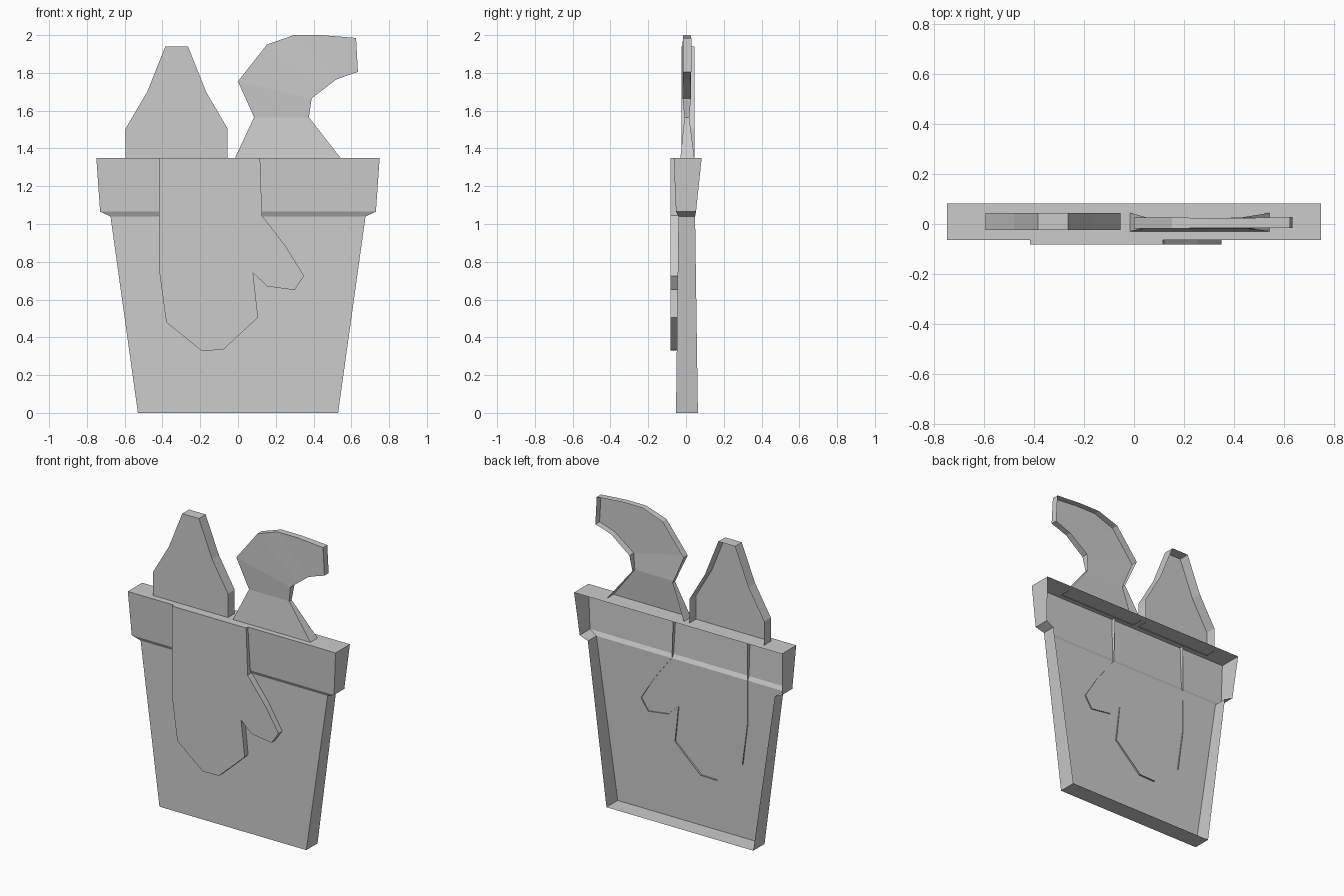
import bpy, bmesh

if "Cube" in bpy.data.objects:
    bpy.data.objects.remove(bpy.data.objects["Cube"])


def shell(name, outline, strip=True, open_bottom=False):
    """Open-backed shell: front skin plus side walls.
    outline: loop of (x, z, y_front, y_back), running up one side and down the other."""
    bm = bmesh.new()
    front = [bm.verts.new((x, yf, z)) for x, z, yf, yb in outline]
    back = [bm.verts.new((x, yb, z)) for x, z, yf, yb in outline]
    n = len(outline)
    if strip:
        for i in range(n // 2 - 1):
            j = n - 1 - i
            bm.faces.new((front[i], front[j], front[j - 1], front[i + 1]))
    else:
        bm.faces.new(front[::-1])
    for i in range(n - 1 if open_bottom else n):
        k = (i + 1) % n
        bm.faces.new((front[i], front[k], back[k], back[i]))
    bm.normal_update()
    me = bpy.data.meshes.new(name)
    bm.to_mesh(me)
    bm.free()
    ob = bpy.data.objects.new(name, me)
    bpy.context.collection.objects.link(ob)
    return ob


def mirrored(rows, cx=0.0):
    """Rows of (half_width, z, y_front, y_back), bottom to top, to a closed loop."""
    left = [(cx - w, *r) for w, *r in rows]
    right = [(cx + w, *r) for w, *r in reversed(rows)]
    return left + right


# Plant pot with overhanging rim
shell("pot", mirrored([
    (0.53, 0.0, -0.053, 0.063),
    (0.675, 1.04, -0.040, 0.048),
    (0.73, 1.065, -0.053, 0.053),
    (0.75, 1.35, -0.065, 0.083),
]))

# Mitten hanging over the front
mitten = [(-0.418, 1.35), (0.117, 1.35), (0.127, 1.045), (0.254, 0.88),
          (0.35, 0.725), (0.30, 0.65), (0.155, 0.67), (0.08, 0.74),
          (0.106, 0.505), (-0.08, 0.333), (-0.195, 0.33), (-0.38, 0.48),
          (-0.418, 0.76)]
shell("mitten", [(x, z, -0.083, -0.037) for x, z in mitten], strip=False)

# Pointed trowel blade
blade = [(0.27, 1.345), (0.27, 1.505), (0.156, 1.70), (0.06, 1.94)]
shell("trowel_blade", mirrored([(w, z, -0.025, 0.045) for w, z in blade], -0.325),
      open_bottom=True)

# Curved tool handle: left edge, right edge, front and back depth
hook = [
    ((-0.018, 1.345), (0.547, 1.345), -0.03, 0.045),
    ((0.085, 1.565), (0.375, 1.565), -0.008, 0.017),
    ((0.0, 1.755), (0.39, 1.665), -0.018, 0.026),
    ((0.153, 1.95), (0.455, 1.715), -0.018, 0.026),
    ((0.296, 2.0), (0.52, 1.765), -0.016, 0.024),
    ((0.44, 2.0), (0.575, 1.785), -0.016, 0.024),
    ((0.625, 1.985), (0.635, 1.805), -0.016, 0.028),
]
shell("curved_handle",
      [(*l, f, b) for l, r, f, b in hook] + [(*r, f, b) for l, r, f, b in reversed(hook)],
      open_bottom=True)
